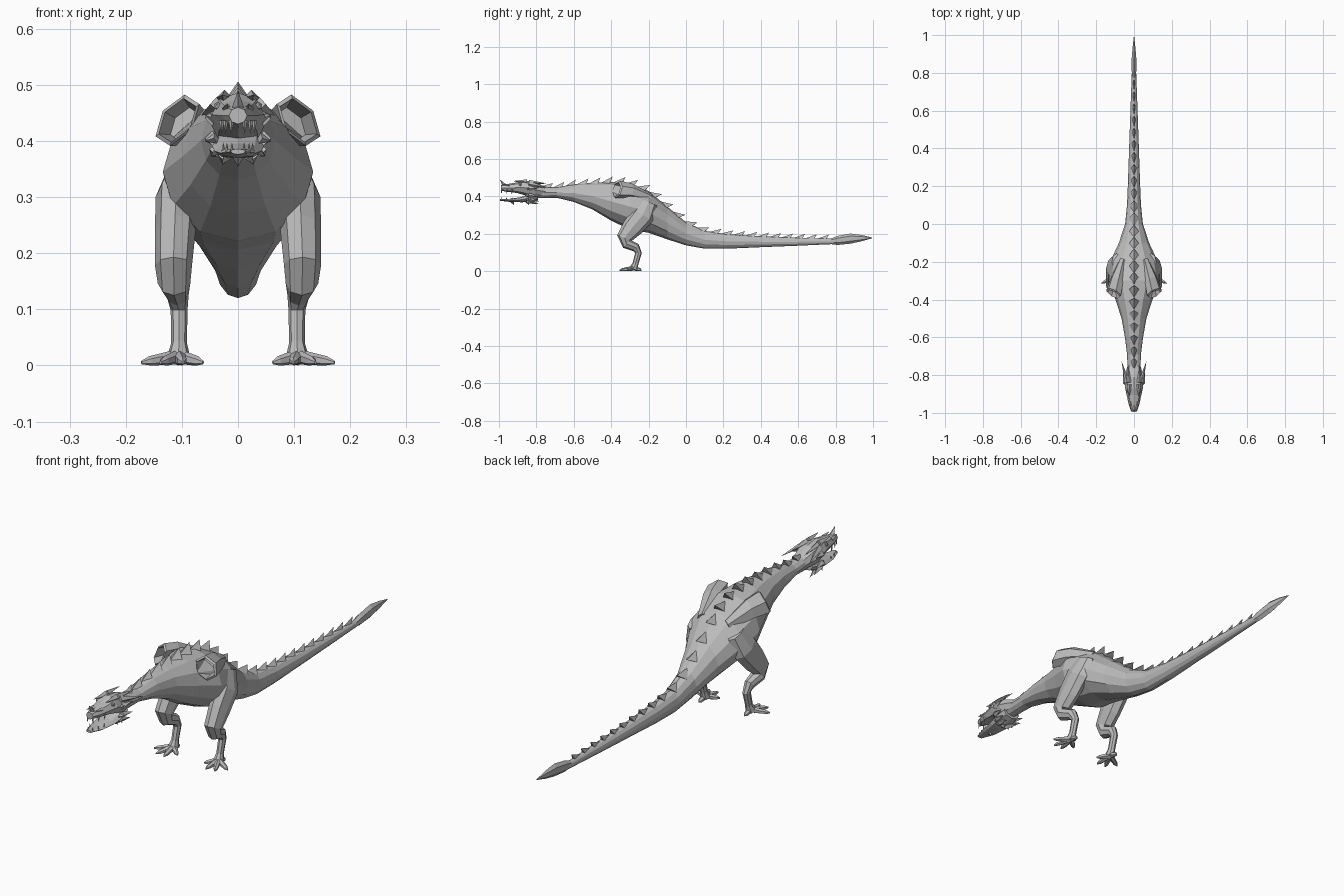
import bpy, bmesh, math
from mathutils import Vector as V

if "Cube" in bpy.data.objects:
    bpy.data.objects.remove(bpy.data.objects["Cube"])

mat = bpy.data.materials.new("stone grey")
mat.diffuse_color = (0.5, 0.5, 0.5, 1)
mat.use_nodes = True
mat.node_tree.nodes["Principled BSDF"].inputs["Base Color"].default_value = mat.diffuse_color


def finish(name, bm, mirror=False):
    bmesh.ops.recalc_face_normals(bm, faces=bm.faces)
    me = bpy.data.meshes.new(name)
    bm.to_mesh(me)
    bm.free()
    me.materials.append(mat)
    ob = bpy.data.objects.new(name, me)
    bpy.context.collection.objects.link(ob)
    if mirror:
        ob.modifiers.new("mirror", 'MIRROR')
    return ob


def add_loft(bm, rings, n):
    """Skin a list of (centre, axis, axis) ellipses."""
    loops = []
    for c, u, v in rings:
        angs = [math.tau * i / n + math.pi / 2 for i in range(n)]
        loops.append([bm.verts.new(c + u * math.cos(a) + v * math.sin(a)) for a in angs])
    for a, b in zip(loops, loops[1:]):
        for i in range(n):
            bm.faces.new((a[i], a[(i + 1) % n], b[(i + 1) % n], b[i]))
    bm.faces.new(loops[0])
    bm.faces.new(loops[-1])


def loft(name, rings, n, mirror=False):
    bm = bmesh.new()
    add_loft(bm, rings, n)
    return finish(name, bm, mirror)


def upright(rows):
    """Rows of (y, bottom, top, half width) as upright ellipses."""
    return [(V((0, y, (b + t) / 2)), V((w, 0, 0)), V((0, 0, (t - b) / 2))) for y, b, t, w in rows]


def along(pts, side=V((1, 0, 0))):
    """Rows of (x, y, z, side radius, other radius) as rings square to the path."""
    out = []
    for i, p in enumerate(pts):
        a, b = V(pts[max(i - 1, 0)][:3]), V(pts[min(i + 1, len(pts) - 1)][:3])
        out.append((V(p[:3]), side * p[3], side.cross((b - a).normalized()) * p[4]))
    return out


def add_spike(bm, base, tip, r, n=4, flat=1.0):
    """Pointed cone from base to tip."""
    base, tip = V(base), V(tip)
    d = (tip - base).normalized()
    u = d.cross(V((0, 0, 1)) if abs(d.z) < 0.9 else V((0, 1, 0))).normalized()
    w = d.cross(u)
    ring = [bm.verts.new(base + u * r * math.cos(math.tau * i / n)
                         + w * r * flat * math.sin(math.tau * i / n)) for i in range(n)]
    top = bm.verts.new(tip)
    for i in range(n):
        bm.faces.new((ring[i], ring[(i + 1) % n], top))
    bm.faces.new(ring)


# body: neck, chest and tail in one skin
body = [(-0.82, .39, .465, .034), (-0.76, .39, .452, .034), (-0.69, .392, .448, .037),
        (-0.60, .37, .465, .048), (-0.50, .33, .472, .066), (-0.40, .27, .476, .098),
        (-0.30, .222, .468, .134), (-0.20, .205, .428, .127), (-0.10, .17, .345, .08),
        (0.0, .138, .262, .047), (0.10, .12, .215, .037), (0.22, .12, .198, .032),
        (0.40, .128, .186, .026), (0.60, .136, .178, .019), (0.82, .146, .172, .011)]
loft("body_and_tail", upright(body), 12)

# tail blade
loft("tail_blade", upright([(0.77, .145, .173, .011), (0.81, .14, .188, .014),
                            (0.88, .147, .201, .014), (0.94, .16, .193, .008),
                            (0.995, .176, .18, .001)]), 6)


def spine(y):
    for a, b in zip(body, body[1:]):
        if a[0] <= y <= b[0]:
            f = (y - a[0]) / (b[0] - a[0])
            return V((0, y, a[2] + (b[2] - a[2]) * f)), a[3] + (b[3] - a[3]) * f
    return V((0, y, body[-1][2])), body[-1][3]


# row of back-swept plates down the spine
bm = bmesh.new()
count = 24
for i in range(count):
    y = -0.78 + i * 1.54 / count
    step = 0.062
    p, w = spine(y)
    q, _ = spine(y + step)
    t = (q - p).normalized()
    nrm = V((0, -t.z, t.y))
    h = 0.022 + 0.012 * math.exp(-((y + 0.3) / 0.25) ** 2)
    half = min(0.028, w * 0.55)
    front = bm.verts.new(p - nrm * 0.004)
    back = bm.verts.new(p + t * step * 0.85 - nrm * 0.006)
    left, right = [bm.verts.new(p + t * step * 0.8 - nrm * 0.010 + V((s * half, 0, 0))) for s in (-1, 1)]
    tip = bm.verts.new(p + t * step * 1.1 + nrm * h)
    for f in ((front, left, tip), (front, tip, right), (left, back, tip),
              (back, right, tip), (front, back, left), (front, right, back)):
        bm.faces.new(f)
finish("spine_plates", bm)

# head
loft("upper_head", upright([(-0.75, .40, .45, .034), (-0.81, .392, .478, .051),
                            (-0.87, .408, .486, .047), (-0.905, .418, .474, .039),
                            (-0.955, .424, .466, .028), (-0.99, .43, .46, .016)]), 8)
loft("lower_jaw", upright([(-0.79, .38, .43, .04), (-0.83, .37, .416, .047),
                           (-0.88, .368, .396, .042), (-0.94, .37, .387, .032),
                           (-0.995, .376, .386, .013)]), 8)

# nose horn and chin spikes
bm = bmesh.new()
add_spike(bm, (0, -0.965, .45), (0, -0.995, .49), .014)
for y in (-0.85, -0.93):
    add_spike(bm, (0, y, .375), (0, y + 0.01, .354), .012)
finish("nose_and_chin_spikes", bm)

# brows, horns, cheek spikes and teeth
bm = bmesh.new()
add_spike(bm, (.036, -0.84, .466), (.066, -0.725, .445), .014)
add_spike(bm, (.026, -0.84, .476), (.032, -0.74, .468), .012)
add_spike(bm, (.024, -0.85, .477), (.028, -0.925, .482), .014)
add_spike(bm, (.020, -0.94, .458), (.018, -0.985, .466), .009)
for x, z in ((.046, .44), (.046, .405), (.038, .385), (.022, .374)):
    add_spike(bm, (x, -0.84, z), (x * 1.25, -0.785, z + (z - .42) * 0.35), .013)
    add_spike(bm, (x * 0.85, -0.85, z), (x * 1.3, -0.84, z + (z - .42) * 0.35), .010)
for x, y in ((.012, -0.985), (.022, -0.96), (.029, -0.93)):
    add_spike(bm, (x, y, .436), (x, y - 0.002, .412), .005)
    add_spike(bm, (x * .9, y, .378), (x * .9, y, .398), .004)
finish("horns_and_teeth", bm, True)

# eyes
bm = bmesh.new()
bmesh.ops.create_icosphere(bm, subdivisions=1, radius=0.008)
bmesh.ops.translate(bm, verts=bm.verts, vec=(.036, -0.885, .462))
finish("eyes", bm, True)

# legs
loft("legs", along([(.092, -0.20, .37, .025, .05), (.108, -0.23, .30, .039, .062),
                    (.112, -0.285, .235, .036, .056), (.115, -0.328, .178, .033, .043),
                    (.114, -0.318, .146, .029, .028), (.108, -0.268, .126, .020, .024),
                    (.105, -0.254, .098, .015, .018), (.105, -0.27, .04, .014, .016),
                    (.106, -0.28, .014, .021, .022)]), 8, True)

# toes, each a tapered knuckled finger
bm = bmesh.new()
for x, y in ((.172, -0.315), (.138, -0.352), (.098, -0.355), (.062, -0.315), (.107, -0.238)):
    a, b = V((.106, -0.28, .016)), V((x, y, .005))
    d = (b - a).normalized()
    m = a.lerp(b, 0.6)
    add_loft(bm, along([(*a, .014, .013), (*m, .010, .010), (*a.lerp(b, 0.78), .009, .009),
                        (*b, .002, .003)], d.cross(V((0, 0, 1))).normalized()), 6)
for v in bm.verts:
    v.co.z = max(v.co.z, 0)
finish("toes", bm, True)

# cut-off hollow wing stumps on the shoulders
A, B = V((.03, 0, -.043)), V((.026, .026, .017))
stump = [((.06, -0.19, .395), .4), ((.092, -0.30, .43), .85), ((.108, -0.365, .437), 1),
         ((.108, -0.372, .437), .85), ((.095, -0.31, .43), .65)]
loft("wing_stumps", [(V(c), A * s, B * s) for c, s in stump], 6, True)
